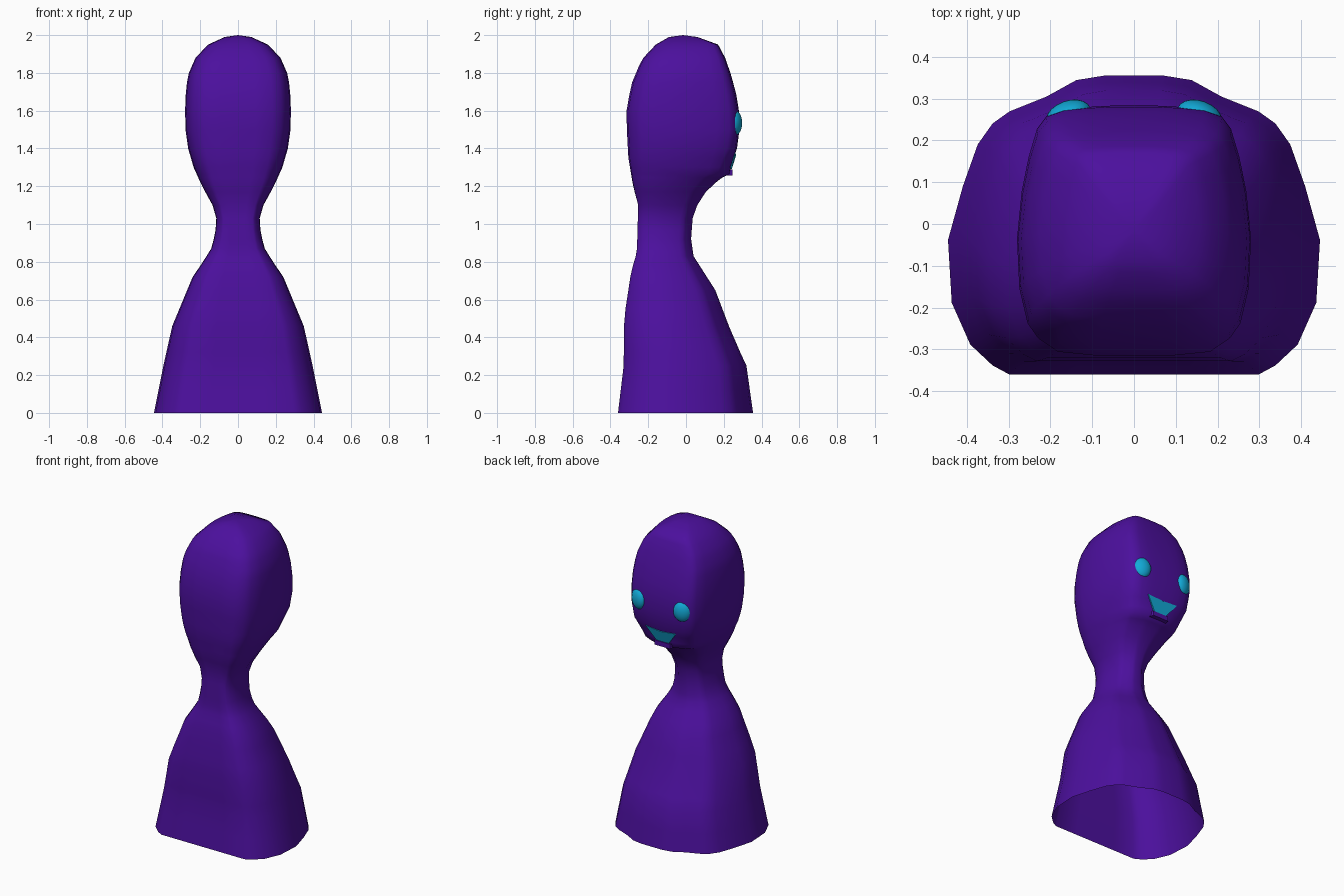
import bpy, bmesh, math

if "Cube" in bpy.data.objects:
    bpy.data.objects.remove(bpy.data.objects["Cube"])


def material(name, rgb):
    m = bpy.data.materials.new(name)
    m.diffuse_color = (*rgb, 1)
    m.use_nodes = True
    m.node_tree.nodes["Principled BSDF"].inputs["Base Color"].default_value = m.diffuse_color
    return m


PURPLE = material("deep purple", (0.072, 0.005, 0.34))
CYAN = material("bright cyan", (0.006, 0.40, 0.68))


def finish(bm, name, mat, smooth=True):
    bmesh.ops.recalc_face_normals(bm, faces=bm.faces)
    for f in bm.faces:
        f.smooth = smooth
    mesh = bpy.data.meshes.new(name)
    bm.to_mesh(mesh)
    bm.free()
    mesh.materials.append(mat)
    ob = bpy.data.objects.new(name, mesh)
    bpy.context.collection.objects.link(ob)
    return ob


def interp(table, z):
    for (z0, v0), (z1, v1) in zip(table, table[1:]):
        if z <= z1:
            return v0 + (v1 - v0) * (z - z0) / (z1 - z0)
    return table[-1][1]


# Silhouettes by height: half width, back edge, front edge
WIDTH = [(0, .445), (.25, .395), (.46, .348), (.72, .24), (.8, .185), (.87, .142),
         (.95, .12), (1.03, .115), (1.1, .135), (1.2, .19), (1.3, .235), (1.4, .264),
         (1.5, .278), (1.6, .28), (1.72, .276), (1.8, .26), (1.88, .225), (1.95, .158), (1.99, .07)]
BACK = [(0, -.36), (.25, -.33), (.5, -.328), (.75, -.29), (.85, -.26), (1.1, -.253),
        (1.2, -.28), (1.35, -.305), (1.55, -.316), (1.62, -.314), (1.75, -.285),
        (1.87, -.235), (1.95, -.16), (1.99, -.09)]
FRONT = [(0, .355), (.25, .32), (.4, .25), (.65, .155), (.83, .04), (.92, .027),
         (1.03, .035), (1.1, .06), (1.17, .105), (1.24, .18), (1.265, .232), (1.3, .236),
         (1.4, .27), (1.5, .283), (1.6, .28), (1.7, .264), (1.8, .235), (1.88, .207),
         (1.95, .17), (1.99, .06)]

# Half cross-sections, front to back: fraction of half width, fraction of depth
BODY = [(0, 1), (.16, 1), (.31, .985), (.47, .93), (.67, .88), (.76, .84), (.84, .77),
        (.92, .63), (1, .45), (.98, .24), (.88, .10), (.76, .03), (.67, 0), (.33, 0), (0, 0)]
HEAD = [(0, 1), (.2, 1), (.4, .995), (.6, .985), (.75, .96), (.83, .91), (.9, .8),
        (.96, .66), (1, .47), (.98, .27), (.91, .13), (.82, .07), (.65, .015), (.33, 0), (0, 0)]

LEVELS = [0, .12, .25, .32, .46, .55, .65, .72, .78, .83, .87, .92, .97, 1.03, 1.1, 1.17,
          1.22, 1.245, 1.265, 1.3, 1.35, 1.4, 1.5, 1.6, 1.68, 1.75, 1.8, 1.84, 1.88, 1.92,
          1.95, 1.975, 1.99]

# Bust: open-bottomed loft through the sections
bm = bmesh.new()
rings = []
for z in LEVELS:
    w, b, f = interp(WIDTH, z), interp(BACK, z), interp(FRONT, z)
    t = min(max((z - 1.1) / .3, 0), 1)
    half = [((p[0] + (q[0] - p[0]) * t) * w, b + (f - b) * (p[1] + (q[1] - p[1]) * t))
            for p, q in zip(BODY, HEAD)]
    loop = half + [(-x, y) for x, y in half[-2:0:-1]]
    rings.append([bm.verts.new((x, y, z)) for x, y in loop])
n = len(rings[0])
for r0, r1 in zip(rings, rings[1:]):
    for i in range(n):
        j = (i + 1) % n
        bm.faces.new((r0[i], r0[j], r1[j], r1[i]))
crown = bm.verts.new((0, -.015, 2))
for i in range(n):
    bm.faces.new((rings[-1][i], rings[-1][(i + 1) % n], crown))
finish(bm, "bust", PURPLE)

# Eyes: bulging ovals turned slightly outward
for side, name in ((1, "right_eye"), (-1, "left_eye")):
    bm = bmesh.new()
    bmesh.ops.create_uvsphere(bm, u_segments=20, v_segments=14, radius=1)
    eye = finish(bm, name, CYAN)
    eye.scale = (.056, .036, .066)
    eye.location = (side * .157, .259, 1.535)
    eye.rotation_euler = (0, 0, -side * math.radians(20))

# Mouth: thin plate, wide above and narrow below, following the jaw slope
bm = bmesh.new()
outline = [(-.11, .262, 1.375), (0, .266, 1.365), (.11, .262, 1.375),
           (.045, .242, 1.29), (-.045, .242, 1.29)]
front = [bm.verts.new(p) for p in outline]
back = [bm.verts.new((x, y - .009, z)) for x, y, z in outline]
bm.faces.new(front)
bm.faces.new(back[::-1])
for i in range(5):
    j = (i + 1) % 5
    bm.faces.new((front[i], back[i], back[j], front[j]))
finish(bm, "mouth", CYAN, smooth=False)

# Lower lip: small ledge under the mouth
bm = bmesh.new()
bmesh.ops.create_cube(bm, size=1)
for v in bm.verts:
    taper = .11 if v.co.y > 0 else .15
    v.co = (v.co.x * taper, .215 + v.co.y * .06, 1.273 + v.co.z * .03)
finish(bm, "lower_lip", PURPLE, smooth=False)
